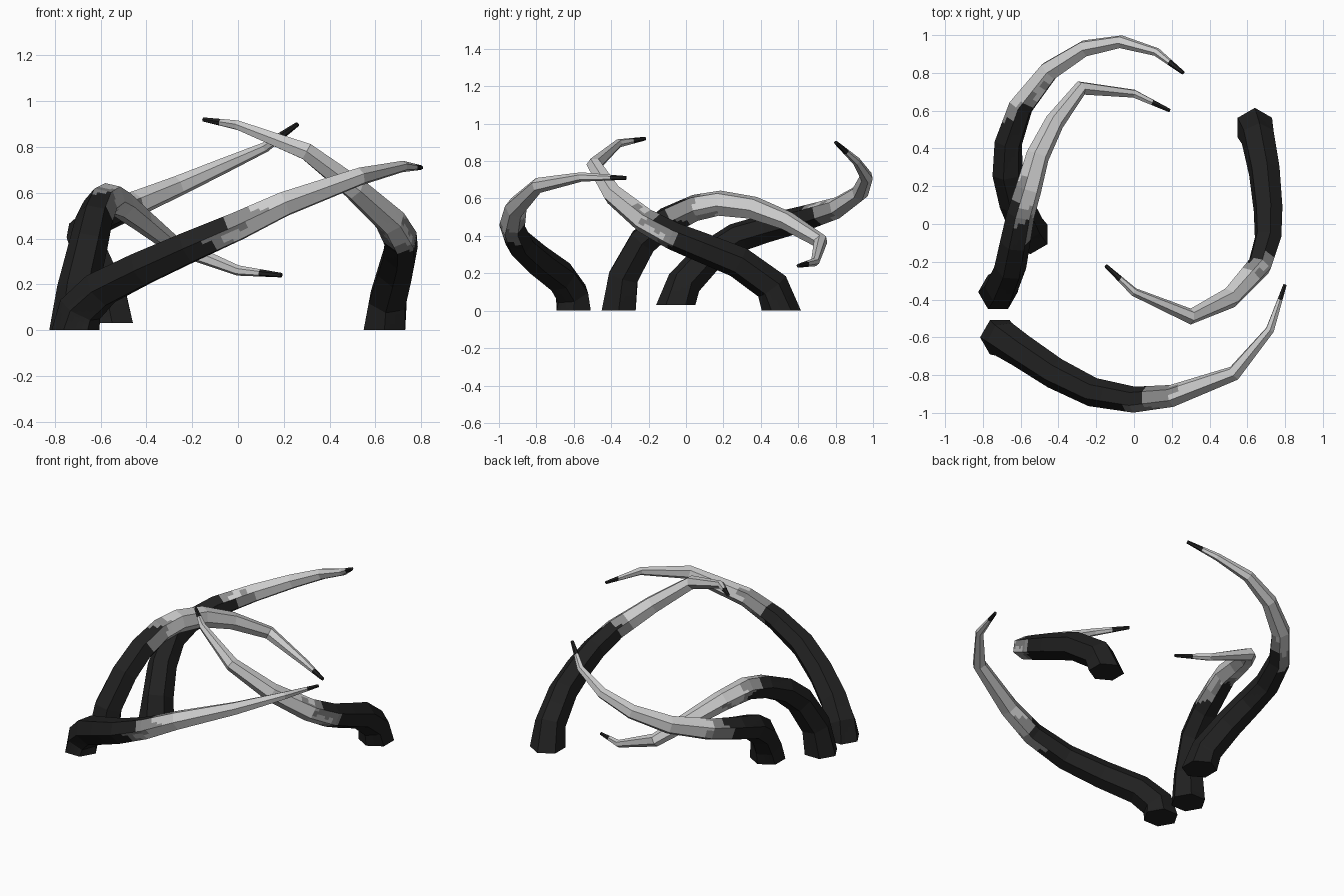
import bpy
import bmesh
from math import cos, sin, tau
from mathutils import Vector, noise

cube = bpy.data.objects.get("Cube")
if cube:
    bpy.data.objects.remove(cube)


def make_material(name, value):
    mat = bpy.data.materials.new(name)
    mat.use_nodes = True
    colour = (value, value, value, 1)
    mat.diffuse_color = colour
    shader = mat.node_tree.nodes["Principled BSDF"]
    shader.inputs["Base Color"].default_value = colour
    shader.inputs["Roughness"].default_value = 0.9
    return mat


MATERIALS = [make_material("charcoal black", 0.015),
             make_material("weathered grey", 0.26),
             make_material("pale bone", 0.6)]
BLACK, GREY, PALE = range(3)

SIDES = 6      # flat sides of each tusk
ACROSS = 4     # colour patches across one side
ALONG = 6      # colour patches between two rings

# Thickness along the length: (fraction, radius)
TAPER = [(0, 0.105), (0.07, 0.092), (0.3, 0.08), (0.48, 0.067),
         (0.75, 0.04), (0.88, 0.025), (1, 0.01)]


def radius_at(t):
    for (t0, r0), (t1, r1) in zip(TAPER, TAPER[1:]):
        if t <= t1:
            return r0 + (r1 - r0) * (t - t0) / (t1 - t0)
    return TAPER[-1][1]


def path_fractions(points):
    lengths = [0]
    for a, b in zip(points, points[1:]):
        lengths.append(lengths[-1] + (b - a).length)
    return [d / lengths[-1] for d in lengths]


def hex_rings(points, fractions, first_axis):
    """Six-sided rings carried along the path without twisting."""
    rings = []
    axis = Vector(first_axis)
    last = len(points) - 1
    for i, p in enumerate(points):
        before = (p - points[max(i - 1, 0)]).normalized()
        after = (points[min(i + 1, last)] - p).normalized()
        tangent = Vector((0, 0, 1)) if i == 0 else (before + after).normalized()
        axis = (axis - tangent * axis.dot(tangent)).normalized()
        side = tangent.cross(axis)
        r = radius_at(fractions[i])
        rings.append([p + r * (axis * cos(tau * k / SIDES) + side * sin(tau * k / SIDES))
                      for k in range(SIDES)])
    return rings


def split_ring(ring):
    """Divide each flat side of a ring into equal strips."""
    return [ring[k].lerp(ring[(k + 1) % SIDES], j / ACROSS)
            for k in range(SIDES) for j in range(ACROSS)]


def pick_colour(t, centre, normal, pale_start, pale_side):
    ragged = noise.noise(centre * 9) * 0.05
    edge = pale_start - 0.07 * normal.dot(pale_side) + ragged
    if t < edge or t > 0.955:
        return BLACK
    if t < edge + 0.06 + 0.06 * noise.noise(centre * 14):
        return GREY
    return PALE


def make_tusk(name, coords, first_axis, pale_start, pale_side):
    points = [Vector(c) for c in coords]
    fractions = path_fractions(points)
    rings = [split_ring(r) for r in hex_rings(points, fractions, first_axis)]
    pale_side = Vector(pale_side).normalized()

    # Straight rows between the rings
    rows, row_t = [], []
    for i in range(len(rings) - 1):
        for j in range(ALONG):
            f = j / ALONG
            rows.append([a.lerp(b, f) for a, b in zip(rings[i], rings[i + 1])])
            row_t.append(fractions[i] + (fractions[i + 1] - fractions[i]) * f)
    rows.append(rings[-1])
    row_t.append(1)

    bm = bmesh.new()
    grid = [[bm.verts.new(v) for v in row] for row in rows]
    count = SIDES * ACROSS
    for i in range(len(grid) - 1):
        for k in range(count):
            n = (k + 1) % count
            face = bm.faces.new((grid[i][k], grid[i][n], grid[i + 1][n], grid[i + 1][k]))
            face.normal_update()
            face.material_index = pick_colour((row_t[i] + row_t[i + 1]) / 2,
                                              face.calc_center_median(), face.normal,
                                              pale_start, pale_side)
    # Closed base and tip
    bm.faces.new(grid[0][::-1])
    bm.faces.new(grid[-1])
    bmesh.ops.recalc_face_normals(bm, faces=bm.faces[:])

    mesh = bpy.data.meshes.new(name)
    bm.to_mesh(mesh)
    bm.free()
    for mat in MATERIALS:
        mesh.materials.append(mat)
    bpy.context.collection.objects.link(bpy.data.objects.new(name, mesh))


X, Y = (1, 0, 0), (0, 1, 0)

make_tusk("front_tusk", [
    (-0.71, -0.6, 0), (-0.69, -0.61, 0.09), (-0.6, -0.67, 0.18), (-0.42, -0.79, 0.27),
    (-0.22, -0.89, 0.36), (0, -0.93, 0.455), (0.2, -0.91, 0.55), (0.53, -0.79, 0.67),
    (0.72, -0.56, 0.715), (0.8, -0.32, 0.71)], X, 0.45, (0, -0.7, -0.7))

make_tusk("left_tusk", [
    (0.64, 0.51, 0), (0.655, 0.46, 0.13), (0.69, 0.28, 0.26), (0.71, 0.08, 0.34),
    (0.71, -0.07, 0.4), (0.665, -0.22, 0.48), (0.51, -0.39, 0.62), (0.3, -0.49, 0.78),
    (0, -0.36, 0.895), (-0.15, -0.22, 0.92)], Y, 0.4, (0.6, 0, -0.6))

make_tusk("back_tusk", [
    (-0.55, -0.055, 0.03), (-0.57, -0.01, 0.15), (-0.63, 0.12, 0.29),
    (-0.67, 0.27, 0.39), (-0.665, 0.43, 0.44), (-0.6, 0.62, 0.49), (-0.45, 0.81, 0.55),
    (-0.26, 0.93, 0.63), (-0.07, 0.965, 0.715), (0.12, 0.91, 0.8), (0.26, 0.8, 0.9)],
    Y, 0.45, (-1, 0.3, 0.3))

make_tusk("right_tusk", [
    (-0.72, -0.36, 0), (-0.7, -0.335, 0.18), (-0.655, -0.23, 0.37),
    (-0.63, -0.1, 0.48), (-0.6, 0.05, 0.55), (-0.56, 0.18, 0.575), (-0.51, 0.36, 0.55),
    (-0.42, 0.54, 0.48), (-0.28, 0.72, 0.37), (0, 0.69, 0.26), (0.19, 0.6, 0.24)],
    X, 0.37, (1, 0, 0.3))
